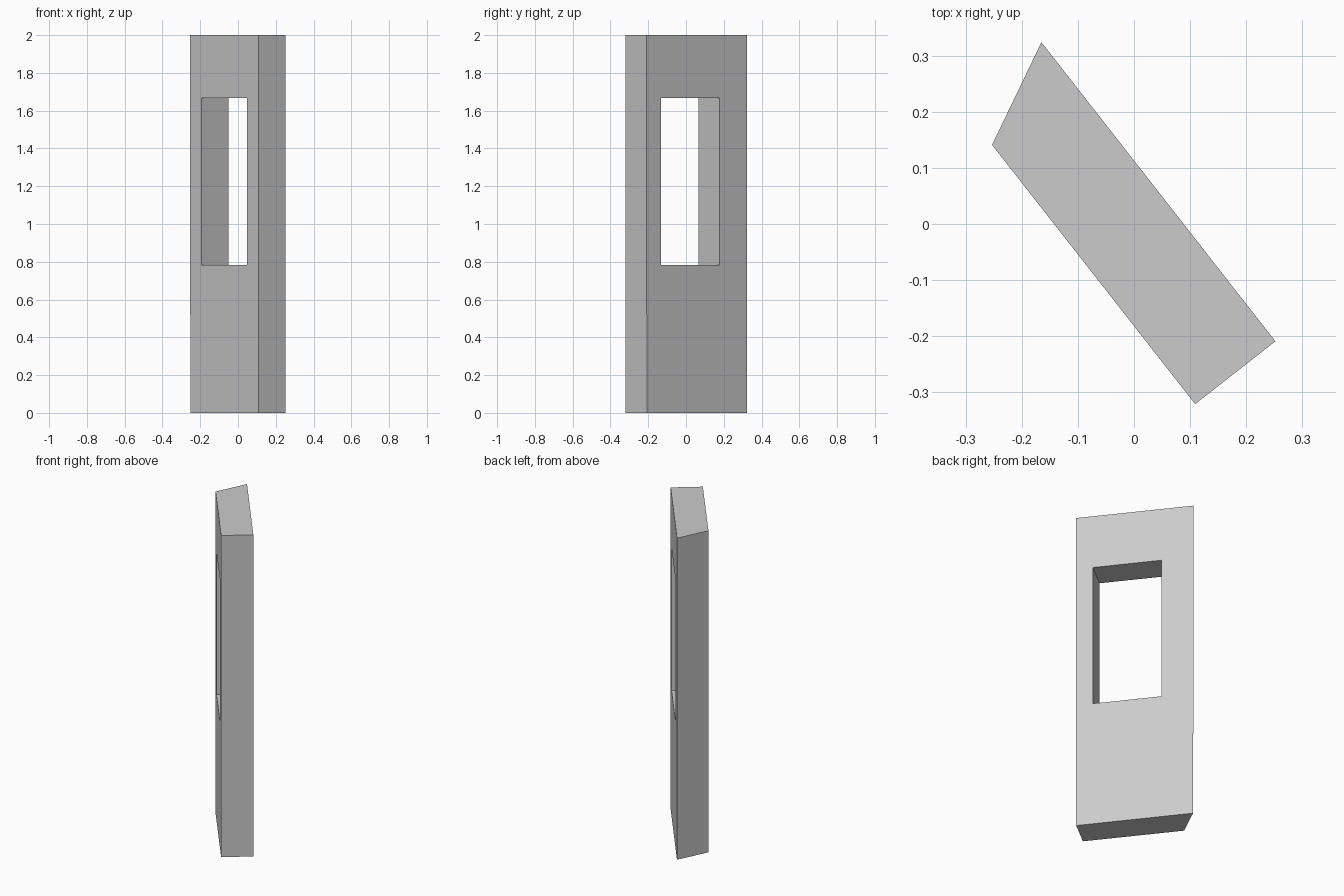
import bpy, bmesh
from mathutils import Vector

if "Cube" in bpy.data.objects:
    bpy.data.objects.remove(bpy.data.objects["Cube"])

# Plan outline of the slanted slab: A, B, C, D (anticlockwise from above)
A, B, C, D = (Vector(p) for p in ((-0.165, 0.324), (-0.253, 0.141),
                                  (0.109, -0.321), (0.252, -0.209)))
along = (C - B).normalized()
across = Vector((-along.y, along.x))


def loft(name, rings):
    """Closed solid from a stack of (outline, z) rings."""
    bm = bmesh.new()
    loops = [[bm.verts.new((p.x, p.y, z)) for p in outline] for outline, z in rings]
    n = len(loops[0])
    for lo, hi in zip(loops, loops[1:]):
        for i in range(n):
            j = (i + 1) % n
            bm.faces.new((lo[i], lo[j], hi[j], hi[i]))
    bm.faces.new(loops[0][::-1])
    bm.faces.new(loops[-1])
    bmesh.ops.recalc_face_normals(bm, faces=bm.faces)
    me = bpy.data.meshes.new(name)
    bm.to_mesh(me)
    bm.free()
    ob = bpy.data.objects.new(name, me)
    bpy.context.collection.objects.link(ob)
    return ob


# Slab, with the ends below z = 0.52 set back by a hairline
step = along * 0.002
lower = [A + step, B + step, C - step, D - step]
upper = [A, B, C, D]
slab = loft("pierced_slab", [(lower, 0), (lower, 0.52), (upper, 0.52), (upper, 2)])

# Rectangular window cut square through the thickness
p = B + along * 0.095
q = B + along * 0.489
window = [p - across * 0.1, q - across * 0.1, q + across * 0.3, p + across * 0.3]
cutter = loft("window_cutter", [(window, 0.782), (window, 1.667)])
cutter.hide_render = True
cutter.hide_viewport = True

cut = slab.modifiers.new("window", 'BOOLEAN')
cut.operation = 'DIFFERENCE'
cut.solver = 'EXACT'
cut.object = cutter
